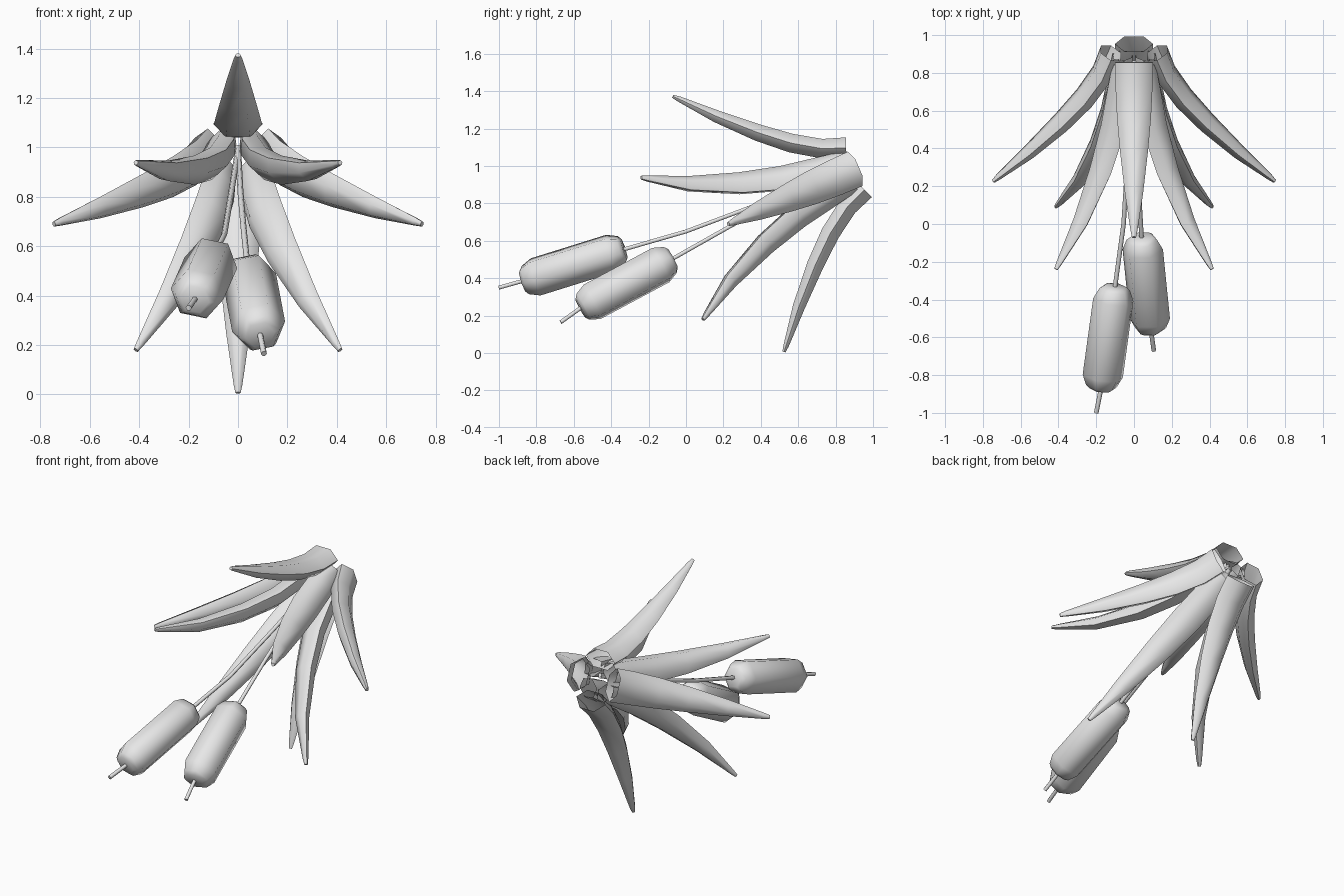
import bpy, math
from mathutils import Vector

if "Cube" in bpy.data.objects:
    bpy.data.objects.remove(bpy.data.objects["Cube"])

mat = bpy.data.materials.new("plain grey")
mat.diffuse_color = (0.8, 0.8, 0.8, 1)
mat.use_nodes = True
mat.node_tree.nodes["Principled BSDF"].inputs["Base Color"].default_value = mat.diffuse_color

# Plant frame: centre of the cluster base, growth direction, and radial axes
BASE = Vector((0, 0.905, 0.985))
GROW = Vector((0, -0.917, -0.399))
UP = Vector((0, -0.399, 0.917))
SIDE = Vector((1, 0, 0))


def make(name, verts, faces, angle):
    me = bpy.data.meshes.new(name)
    me.from_pydata(verts, [], faces)
    me.materials.append(mat)
    ob = bpy.data.objects.new(name, me)
    bpy.context.collection.objects.link(ob)
    bpy.context.view_layer.objects.active = ob
    ob.select_set(True)
    bpy.ops.object.shade_smooth_by_angle(angle=math.radians(angle))
    ob.select_set(False)
    return ob


def loft(name, path, sizes, across, cap_start=True, sides=6, angle=62, twist=0.0):
    """Sweep an elliptical polygon along path; sizes = (half width, half thickness)."""
    verts, faces = [], []
    n = len(path)
    for i, p in enumerate(path):
        t = (path[min(i + 1, n - 1)] - path[max(i - 1, 0)]).normalized()
        a = (across - t * across.dot(t)).normalized()
        b = t.cross(a)
        for k in range(sides):
            th = 2 * math.pi * k / sides + twist
            verts.append(p + a * math.cos(th) * sizes[i][0] + b * math.sin(th) * sizes[i][1])
    for i in range(n - 1):
        for k in range(sides):
            j = (k + 1) % sides
            faces.append((i * sides + k, i * sides + j, (i + 1) * sides + j, (i + 1) * sides + k))
    if cap_start:
        faces.append(tuple(reversed(range(sides))))
    faces.append(tuple(range((n - 1) * sides, n * sides)))
    return make(name, verts, faces, angle)


# Leaves: (distance along growth, distance outward), alternating wide and narrow spread
OUTER = [(0, .122), (.12, .17), (.26, .263), (.40, .385), (.57, .555), (.715, .718), (.74, .745)]
INNER = [(.04, .085), (.19, .108), (.38, .155), (.60, .25), (.85, .40), (1.035, .556), (1.068, .585)]
OUTER_SIZES = [(.1, .065), (.098, .06), (.09, .058), (.074, .052), (.048, .038), (.018, .017), (.011, .01)]
INNER_SIZES = [(.065, .05), (.085, .058), (.088, .058), (.076, .052), (.05, .038), (.018, .017), (.011, .01)]
for i in range(8):
    ang = i * math.pi / 4
    out = UP * math.cos(ang) + SIDE * math.sin(ang)
    tangent = SIDE * math.cos(ang) - UP * math.sin(ang)
    prof, sizes = (INNER, INNER_SIZES) if i % 2 else (OUTER, OUTER_SIZES)
    loft(f"leaf_{i + 1}", [BASE + GROW * d + out * r for d, r in prof], sizes, tangent, cap_start=False)

# Two cattails: thin stem plus a chamfered six-sided seed head
CATTAILS = [
    [(0, .86, .99), (-.03, .4, .80), (-.055, 0, .65), (-.1, -.33, .555), (-.175, -.875, .385), (-.2, -1.0, .35)],
    [(0, .86, 1.0), (.01, .5, .82), (.022, .24, .68), (.04, -.07, .505), (.09, -.565, .24), (.105, -.67, .165)],
]
R = 0.109
for i, pts in enumerate(CATTAILS):
    path = [Vector(p) for p in pts]
    loft(f"stem_{i + 1}", path, [(.012, .012)] * len(path), SIDE)
    a, b = path[3], path[4]
    head = [a.lerp(b, f) for f in (0, .03, .13, .87, .97, 1)]
    radii = [.06, .083, R, R, .083, .06]
    loft(f"seed_head_{i + 1}", head, [(r, r) for r in radii], SIDE, twist=math.radians(10 if i else -10))
